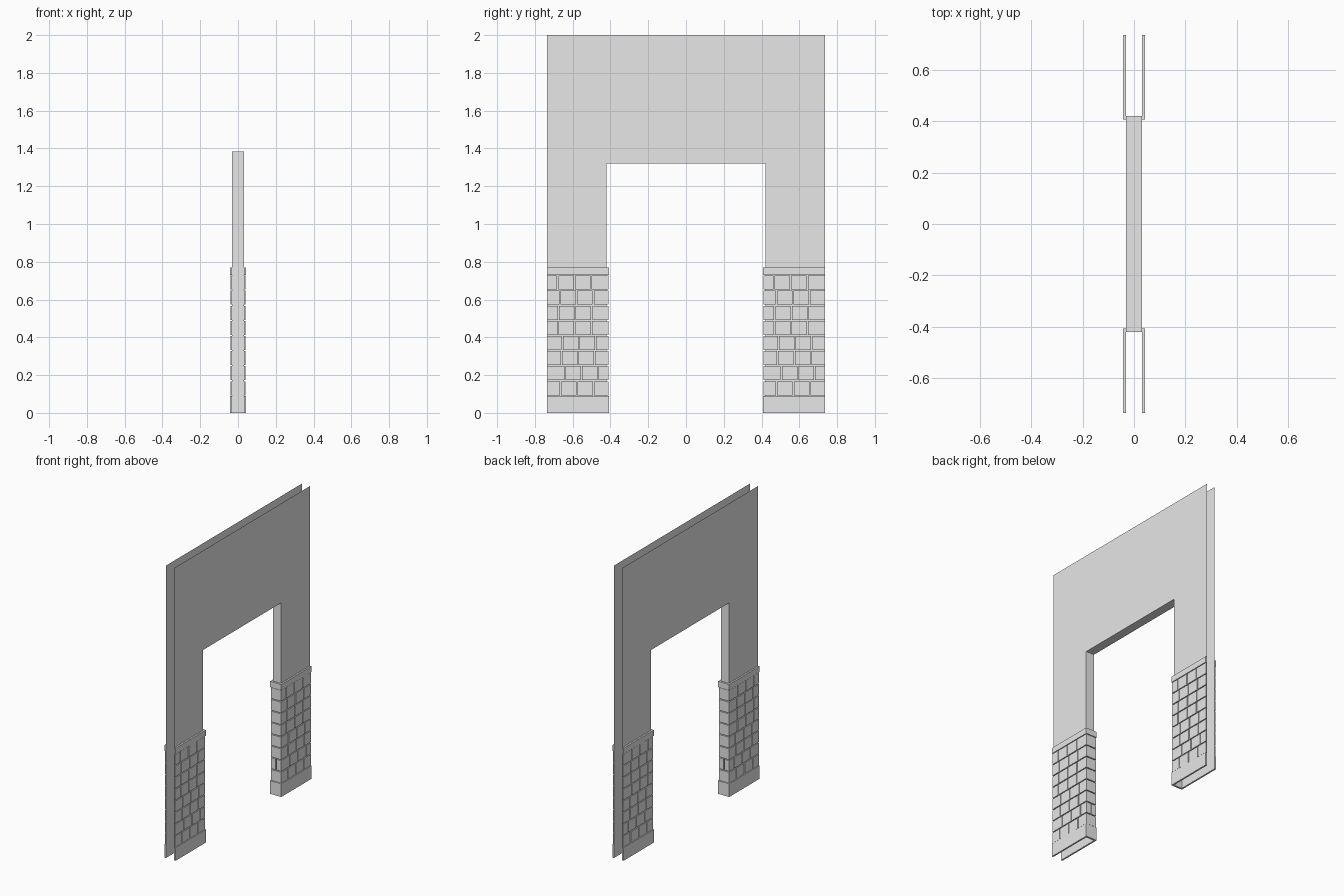
import bpy, bmesh

if "Cube" in bpy.data.objects:
    bpy.data.objects.remove(bpy.data.objects["Cube"], do_unlink=True)

END, TOP = 0.735, 2.0           # wall half length and height
OPEN, HEAD = 0.42, 1.32         # doorway half width and height
SHEET, BRICK, TRIM = 0.031, 0.039, 0.042
JAMB = 0.41                     # brick face inside the doorway
PLINTH, CAP, CAP_TOP = 0.09, 0.73, 0.77
GAP, PITCH = 0.006, 0.088

grey = bpy.data.materials.new("plain grey")
grey.use_nodes = True
grey.diffuse_color = (0.8, 0.8, 0.8, 1)
grey.node_tree.nodes["Principled BSDF"].inputs["Base Color"].default_value = (0.8, 0.8, 0.8, 1)


def finish(bm, name):
    mesh = bpy.data.meshes.new(name)
    bm.to_mesh(mesh)
    bm.free()
    mesh.materials.append(grey)
    obj = bpy.data.objects.new(name, mesh)
    bpy.context.collection.objects.link(obj)
    return obj


def face(bm, points):
    bm.faces.new([bm.verts.new(p) for p in points])


def box(bm, x0, x1, y0, y1, z0, z1):
    verts = bmesh.ops.create_cube(bm, size=1)["verts"]
    for v in verts:
        v.co = (x1 if v.co.x > 0 else x0, y1 if v.co.y > 0 else y0, z1 if v.co.z > 0 else z0)


# Wall skins: thin sheets around the doorway, open at top and ends
outline = [(-END, 0), (-OPEN, 0), (-OPEN, HEAD), (OPEN, HEAD),
           (OPEN, 0), (END, 0), (END, TOP), (-END, TOP)]
for name, side in (("left_wall_skin", 1), ("right_wall_skin", -1)):
    bm = bmesh.new()
    face(bm, [(side * SHEET, y, z) for y, z in outline[::side]])
    finish(bm, name)

# Doorway reveals and lintel
for name, side in (("back_door_reveal", 1), ("front_door_reveal", -1)):
    bm = bmesh.new()
    y = side * OPEN
    face(bm, [(-side * SHEET, y, 0), (side * SHEET, y, 0),
              (side * SHEET, y, HEAD), (-side * SHEET, y, HEAD)])
    finish(bm, name)
bm = bmesh.new()
box(bm, -SHEET, SHEET, -OPEN, OPEN, HEAD, HEAD + 0.065)
finish(bm, "door_lintel")


def wrap(bm, side, depth, z0, z1):
    """Band round both skins and the doorway edge of one pier."""
    inner, outer = side * (JAMB - depth + BRICK), side * END
    for x in (1, -1):
        box(bm, *sorted((x * SHEET, x * depth)), *sorted((side * OPEN, outer)), z0, z1)
    box(bm, -depth, depth, *sorted((inner, side * OPEN)), z0, z1)


# Brick courses: first joint position of each course, from the bottom
first_joint = [0.07, 0.094, 0.075, 0.08, 0.058, 0.06, 0.068, 0.056]
course = (CAP - PLINTH) / len(first_joint)
for name, side in (("back", 1), ("front", -1)):
    bm = bmesh.new()
    start, stop = (JAMB, END) if side > 0 else (-END, -JAMB)
    for row, offset in enumerate(first_joint):
        z0 = PLINTH + row * course + GAP / 2
        z1 = z0 + course - GAP
        joints = [start + offset + i * PITCH for i in range(4)]
        joints = [j for j in joints if j < stop - 0.01]
        edges = [start - GAP / 2] + joints + [stop + GAP / 2]
        for a, b in zip(edges, edges[1:]):
            y0, y1 = a + GAP / 2, b - GAP / 2
            # Corner bricks meet the doorway bricks
            if side > 0:
                y0 = max(y0, OPEN)
            else:
                y1 = min(y1, -OPEN)
            if y1 - y0 > 0.003:
                for x in (1, -1):
                    box(bm, *sorted((x * SHEET, x * BRICK)), y0, y1, z0, z1)
        # Doorway bricks, one course split in two
        spans = [(-BRICK, -GAP / 2), (GAP / 2, BRICK)] if row == 1 else [(-BRICK, BRICK)]
        for x0, x1 in spans:
            box(bm, x0, x1, *sorted((side * JAMB, side * OPEN)), z0, z1)
    finish(bm, name + "_bricks")

    # Plinth and cap
    for part, z0, z1 in (("plinth", 0, PLINTH), ("cap", CAP, CAP_TOP)):
        bm = bmesh.new()
        wrap(bm, side, TRIM, z0, z1)
        finish(bm, name + "_" + part)
